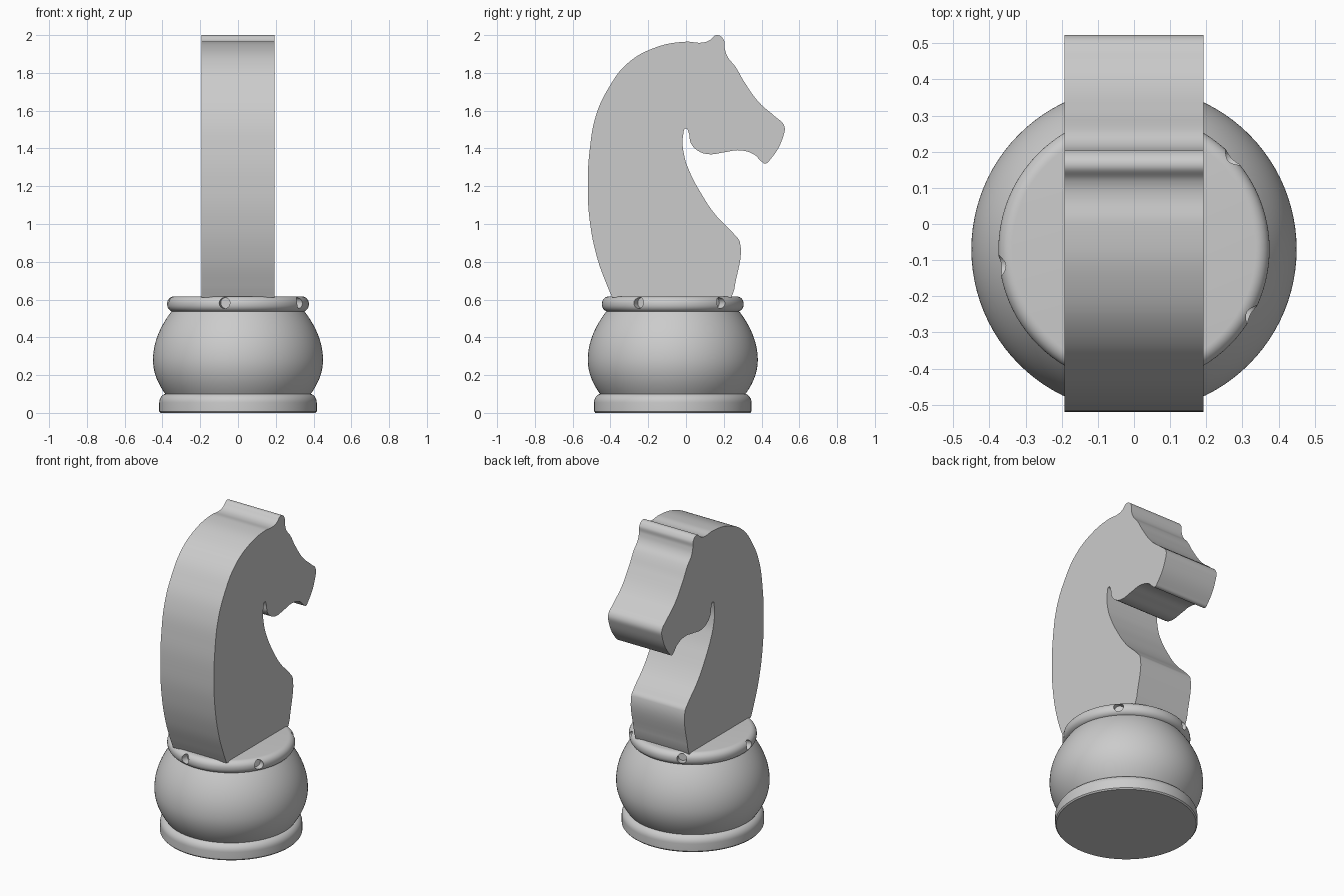
import bpy, bmesh, math
from mathutils import Matrix, Vector

if "Cube" in bpy.data.objects:
    bpy.data.objects.remove(bpy.data.objects["Cube"], do_unlink=True)

GREY = (0.6, 0.6, 0.6, 1.0)
grey = bpy.data.materials.new("plain grey")
grey.use_nodes = True
grey.diffuse_color = GREY
for node in grey.node_tree.nodes:
    if node.type == 'BSDF_PRINCIPLED':
        node.inputs["Base Color"].default_value = GREY

BASE_Y = -0.07  # the round base sits slightly off the middle


def add_object(name, data, location=(0, 0, 0)):
    obj = bpy.data.objects.new(name, data)
    obj.location = location
    bpy.context.scene.collection.objects.link(obj)
    return obj


def finish(obj, angle=35):
    obj.data.materials.clear()
    obj.data.materials.append(grey)
    bpy.ops.object.select_all(action='DESELECT')
    obj.select_set(True)
    bpy.context.view_layer.objects.active = obj
    bpy.ops.object.shade_smooth_by_angle(angle=math.radians(angle))


def evaluated_mesh(obj):
    bpy.context.view_layer.update()
    graph = bpy.context.evaluated_depsgraph_get()
    return bpy.data.meshes.new_from_object(obj.evaluated_get(graph))


def arc(radius, z, size, start, end, steps=8):
    """Points of a rounded profile corner, angles in degrees."""
    angles = [math.radians(start + (end - start) * i / steps) for i in range(steps + 1)]
    return [(radius + size * math.cos(a), z + size * math.sin(a)) for a in angles]


def lathe(name, profile):
    """Turn a closed (radius, height) profile around the base axis."""
    profile = [(0, profile[0][1])] + profile + [(0, profile[-1][1])]
    bm = bmesh.new()
    verts = [bm.verts.new((r, 0, z)) for r, z in profile]
    edges = [bm.edges.new(pair) for pair in zip(verts, verts[1:])]
    bmesh.ops.spin(bm, geom=verts + edges, cent=(0, 0, 0), axis=(0, 0, 1),
                   angle=math.tau, steps=96)
    bmesh.ops.remove_doubles(bm, verts=bm.verts, dist=0.0001)
    bmesh.ops.recalc_face_normals(bm, faces=bm.faces)
    mesh = bpy.data.meshes.new(name)
    bm.to_mesh(mesh)
    bm.free()
    return add_object(name, mesh, (0, BASE_Y, 0))


def bulge_profile(steps=28):
    """Barrel side: widest low down, tapering more towards the top."""
    points = []
    for i in range(steps + 1):
        z = 0.1 + 0.44 * i / steps
        t = (z - 0.28) / (0.18 if z < 0.28 else 0.26)
        points.append((0.45 - (0.065 if t < 0 else 0.1) * t * t, z))
    return points


# Foot ring and barrel
foot = lathe("foot_ring", [(0.41, 0), (0.417, 0.008)] + arc(0.367, 0.055, 0.05, 0, 90))
finish(foot)
barrel = lathe("barrel", bulge_profile())
finish(barrel)

# Collar with rounded rim
collar = lathe("collar", arc(0.337, 0.573, 0.038, -90, 0) + arc(0.337, 0.579, 0.038, 0, 90))

# Five drilled holes around the collar
bm = bmesh.new()
for i in range(5):
    turn = Matrix.Rotation(math.radians(43 + 72 * i), 4, 'Z')
    place = Matrix.Translation(Vector((0.385, 0, 0.582)))
    tip = Matrix.Rotation(math.pi / 2, 4, 'Y')
    bmesh.ops.create_cone(bm, cap_ends=True, segments=24, radius1=0.029, radius2=0.029,
                          depth=0.11, matrix=turn @ place @ tip)
drill_mesh = bpy.data.meshes.new("drills")
bm.to_mesh(drill_mesh)
bm.free()
drills = add_object("drills", drill_mesh, (0, BASE_Y, 0))
drills.hide_render = True
cut = collar.modifiers.new("holes", 'BOOLEAN')
cut.operation = 'DIFFERENCE'
cut.solver = 'EXACT'
cut.object = drills
drilled = evaluated_mesh(collar)
collar.modifiers.clear()
collar.data = drilled
bpy.data.objects.remove(drills, do_unlink=True)
finish(collar)

# Horse head outline, in hundredths (depth, height), from the back of the neck over the head
neck = [(-39, 61), (-42, 68), (-47, 82), (-51, 102), (-52, 121), (-51, 139), (-47.5, 158),
        (-41, 172), (-31, 185), (-16, 193.5), (0, 196.5), (8.5, 196)]
ear = [(12, 197), (16.5, 200), (20, 197.5), (20.5, 193), (22, 188.5)]
face = [(26, 183.5), (31, 175), (39, 164), (47, 157)]
muzzle = [(52, 152), (51.5, 146.5), (44.5, 134), (42, 132), (39.5, 133.5)]
jaw = [(36.5, 136.5), (28.5, 139), (20.5, 138), (11.5, 137), (6, 139), (2.5, 143), (1.5, 148)]
throat = [(0, 150.5), (-1.5, 147), (-1, 136.5), (2, 127.5), (7.5, 117), (15.5, 105), (26, 94)]
chest = [(28.5, 90.5), (25.5, 65), (24, 61)]
outline = neck + ear + face + muzzle + jaw + throat + chest
corners = {neck[0], chest[1], chest[2]}

curve = bpy.data.curves.new("head_outline", 'CURVE')
curve.dimensions = '2D'
curve.fill_mode = 'BOTH'
curve.extrude = 0.192
curve.resolution_u = 8
spline = curve.splines.new('BEZIER')
spline.bezier_points.add(len(outline) - 1)
spline.use_cyclic_u = True
for point, (y, z) in zip(spline.bezier_points, outline):
    point.co = (y / 100, z / 100, 0)
    kind = 'VECTOR' if (y, z) in corners else 'AUTO'
    point.handle_left_type = point.handle_right_type = kind
outline_obj = add_object("head_outline", curve)
head_mesh = evaluated_mesh(outline_obj)
bpy.data.objects.remove(outline_obj, do_unlink=True)

# Stand the slab upright and weld its caps to its rim
bm = bmesh.new()
bm.from_mesh(head_mesh)
upright = Matrix.Rotation(math.pi / 2, 4, 'Z') @ Matrix.Rotation(math.pi / 2, 4, 'X')
bmesh.ops.transform(bm, matrix=upright, verts=bm.verts)
bmesh.ops.remove_doubles(bm, verts=bm.verts, dist=0.0001)
bmesh.ops.recalc_face_normals(bm, faces=bm.faces)
bm.to_mesh(head_mesh)
bm.free()
finish(add_object("horse_head", head_mesh))
